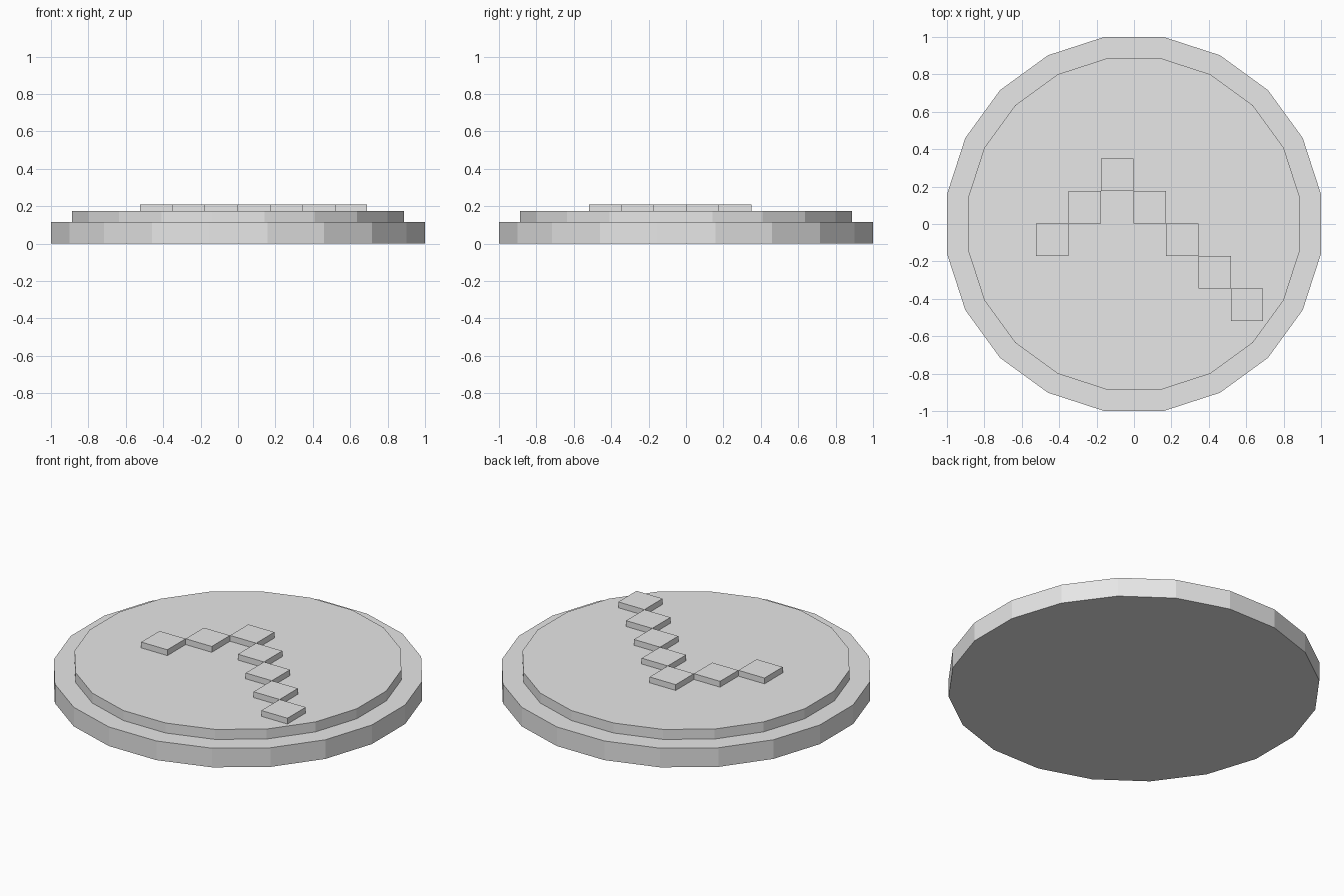
import bpy
import bmesh
import math
from mathutils import Matrix, Vector

cube = bpy.data.objects.get("Cube")
if cube:
    bpy.data.objects.remove(cube, do_unlink=True)

grey = bpy.data.materials.new("light grey")
grey.use_nodes = True
colour = (0.8, 0.8, 0.8, 1)
grey.diffuse_color = colour
grey.node_tree.nodes["Principled BSDF"].inputs["Base Color"].default_value = colour

SIDES = 20
TILE = 0.1735
BASE_TOP, DISC_TOP, TILE_TOP = 0.115, 0.175, 0.21


def add_object(name, bm):
    mesh = bpy.data.meshes.new(name)
    bm.to_mesh(mesh)
    bm.free()
    mesh.materials.append(grey)
    obj = bpy.data.objects.new(name, mesh)
    bpy.context.collection.objects.link(obj)
    return obj


def add_disc(name, apothem, bottom, top):
    """Flat-sided disc with a flat side facing each axis."""
    half_step = math.pi / SIDES
    radius = apothem / math.cos(half_step)
    place = Matrix.Translation((0, 0, (bottom + top) / 2)) @ Matrix.Rotation(half_step, 4, "Z")
    bm = bmesh.new()
    bmesh.ops.create_cone(bm, cap_ends=True, segments=SIDES, radius1=radius,
                          radius2=radius, depth=top - bottom, matrix=place)
    return add_object(name, bm)


def add_tile(name, column, row):
    """Square raised tile on the grid of the upper disc."""
    centre = Vector(((column + 0.5) * TILE - 0.003, (row + 0.5) * TILE + 0.003,
                     (DISC_TOP + TILE_TOP) / 2))
    bm = bmesh.new()
    size = Matrix.Diagonal((TILE, TILE, TILE_TOP - DISC_TOP, 1))
    bmesh.ops.create_cube(bm, size=1, matrix=Matrix.Translation(centre) @ size)
    return add_object(name, bm)


# Stepped round body
add_disc("base_disc", 1.0, 0, BASE_TOP)
add_disc("upper_disc", 0.887, BASE_TOP, DISC_TOP)

# Chevron of tiles: up to the peak, then down the longer arm
PEAK_COLUMN, PEAK_ROW = -1, 1
for column in range(-3, 4):
    row = PEAK_ROW - abs(column - PEAK_COLUMN)
    add_tile(f"raised_tile_{column + 4}", column, row)
